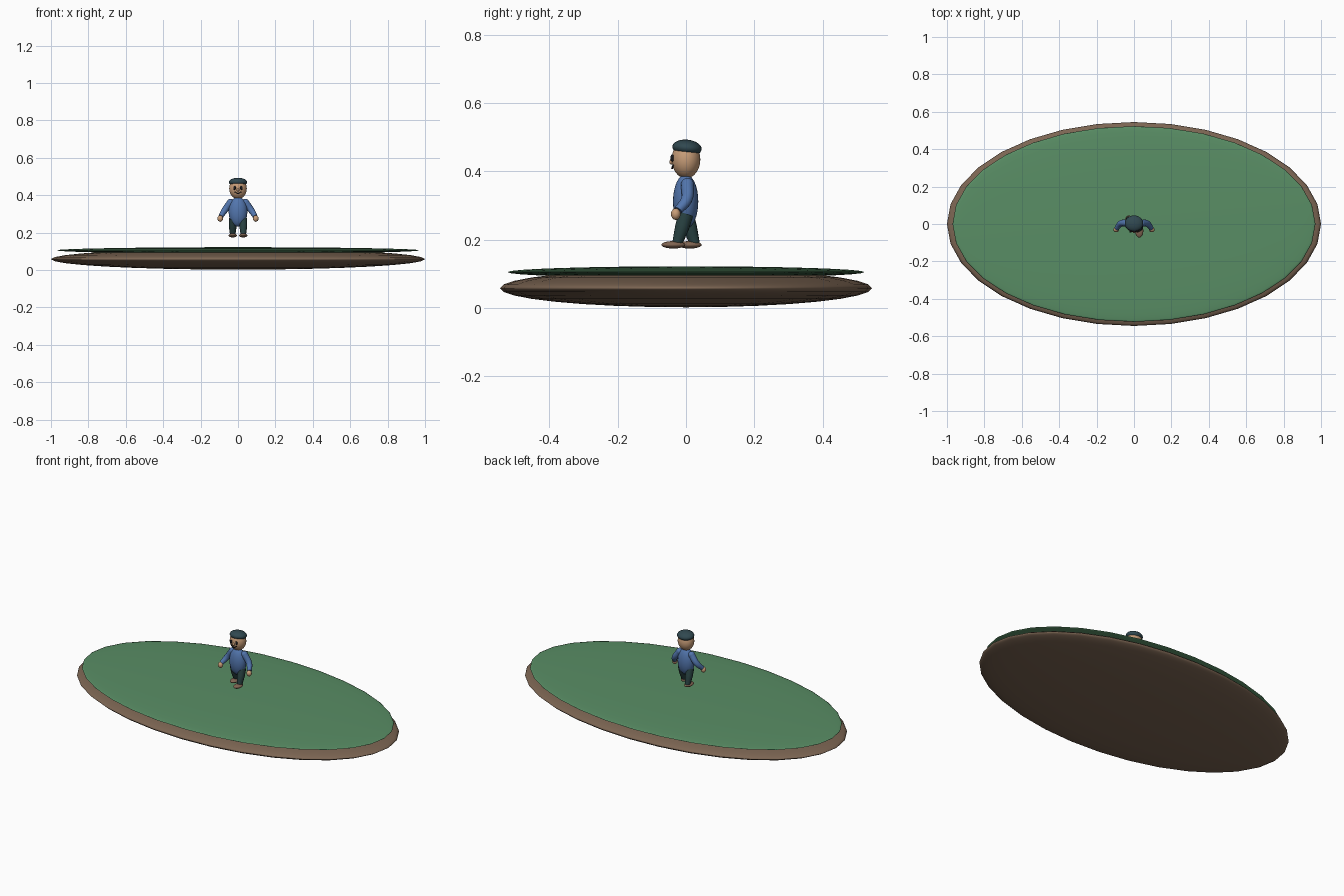
import bpy, math
from mathutils import Vector

if "Cube" in bpy.data.objects:
    bpy.data.objects.remove(bpy.data.objects["Cube"])


def mat(name, rgb):
    m = bpy.data.materials.new(name)
    m.diffuse_color = (*rgb, 1)
    m.use_nodes = True
    m.node_tree.nodes["Principled BSDF"].inputs["Base Color"].default_value = m.diffuse_color
    return m


EARTH = mat("earth brown", (0.20, 0.13, 0.085))
GRASS = mat("grass green", (0.10, 0.27, 0.13))
SKIN = mat("skin", (0.58, 0.34, 0.19))
BLUE = mat("sweater blue", (0.085, 0.18, 0.42))
TEAL = mat("dark teal", (0.03, 0.065, 0.08))
TROUSER = mat("trouser dark green", (0.022, 0.055, 0.055))
SHOE = mat("shoe brown", (0.22, 0.13, 0.085))
DARK = mat("near black", (0.01, 0.01, 0.012))


def finish(ob, name, material):
    ob.name = name
    ob.data.materials.append(material)
    for p in ob.data.polygons:
        p.use_smooth = True
    return ob


def ellipsoid(name, loc, radii, material, segs=32, rings=16, rot=(0, 0, 0)):
    bpy.ops.mesh.primitive_uv_sphere_add(segments=segs, ring_count=rings, radius=1,
                                         location=loc, rotation=rot)
    ob = bpy.context.object
    ob.scale = radii
    return finish(ob, name, material)


def tube(name, points, radii, material):
    """Round limb through the points, with a varying radius."""
    cu = bpy.data.curves.new(name, 'CURVE')
    cu.dimensions = '3D'
    cu.bevel_depth = 1
    cu.bevel_resolution = 4
    cu.use_fill_caps = True
    cu.resolution_u = 6
    sp = cu.splines.new('BEZIER')
    sp.bezier_points.add(len(points) - 1)
    for bp, p, r in zip(sp.bezier_points, points, radii):
        bp.co = p
        bp.radius = r
        bp.handle_left_type = bp.handle_right_type = 'AUTO'
    ob = bpy.data.objects.new(name, cu)
    bpy.context.collection.objects.link(ob)
    bpy.ops.object.select_all(action='DESELECT')
    ob.select_set(True)
    bpy.context.view_layer.objects.active = ob
    bpy.ops.object.convert(target='MESH')
    return finish(bpy.context.object, name, material)


# Island: earth lens with a grass lens on top
ellipsoid("earth_base", (0, 0, 0.058), (1.0, 0.545, 0.056), EARTH)
ellipsoid("grass_top", (0, 0, 0.105), (0.97, 0.523, 0.017), GRASS)

# Head, cap and torso
ellipsoid("head", (0, 0, 0.435), (0.047, 0.042, 0.055), SKIN)
ellipsoid("cap", (0, 0.003, 0.469), (0.049, 0.043, 0.024), TEAL,
          rot=(math.radians(-6), 0, 0))
ellipsoid("torso", (0, -0.001, 0.312), (0.05, 0.037, 0.08), BLUE)

# Face
ellipsoid("nose", (0, -0.042, 0.428), (0.007, 0.007, 0.008), SKIN, 16, 8)
tube("mouth", [(-0.018, -0.037, 0.419), (0, -0.041, 0.409), (0.018, -0.037, 0.419)],
     [0.0025] * 3, DARK)

for side, label in ((-1, "left"), (1, "right")):
    ellipsoid(f"{label}_eye", (side * 0.018, -0.040, 0.439),
              (0.007, 0.006, 0.011), DARK, 16, 8)

    # Arm swings outward and forward, ending in a round hand
    ellipsoid(f"{label}_shoulder", (side * 0.040, 0.004, 0.362), (0.019,) * 3, BLUE, 20, 10)
    tube(f"{label}_arm",
         [(side * 0.040, 0.004, 0.362), (side * 0.072, 0.002, 0.318),
          (side * 0.092, -0.023, 0.286)],
         [0.019, 0.017, 0.013], BLUE)
    ellipsoid(f"{label}_hand", (side * 0.095, -0.030, 0.275),
              (0.015, 0.014, 0.017), SKIN, 20, 10)

    # Striding legs: one forward, one back
    step = -0.026 if side > 0 else 0.026
    tube(f"{label}_leg",
         [(side * 0.026, 0.0, 0.275), (side * 0.028, step * 0.45, 0.235),
          (side * 0.028, step, 0.188)],
         [0.023, 0.021, 0.015], TROUSER)
    foot_y = -0.037 if side > 0 else 0.011
    ellipsoid(f"{label}_shoe", (side * 0.028, foot_y, 0.185),
              (0.022, 0.035, 0.011), SHOE, 24, 12)
